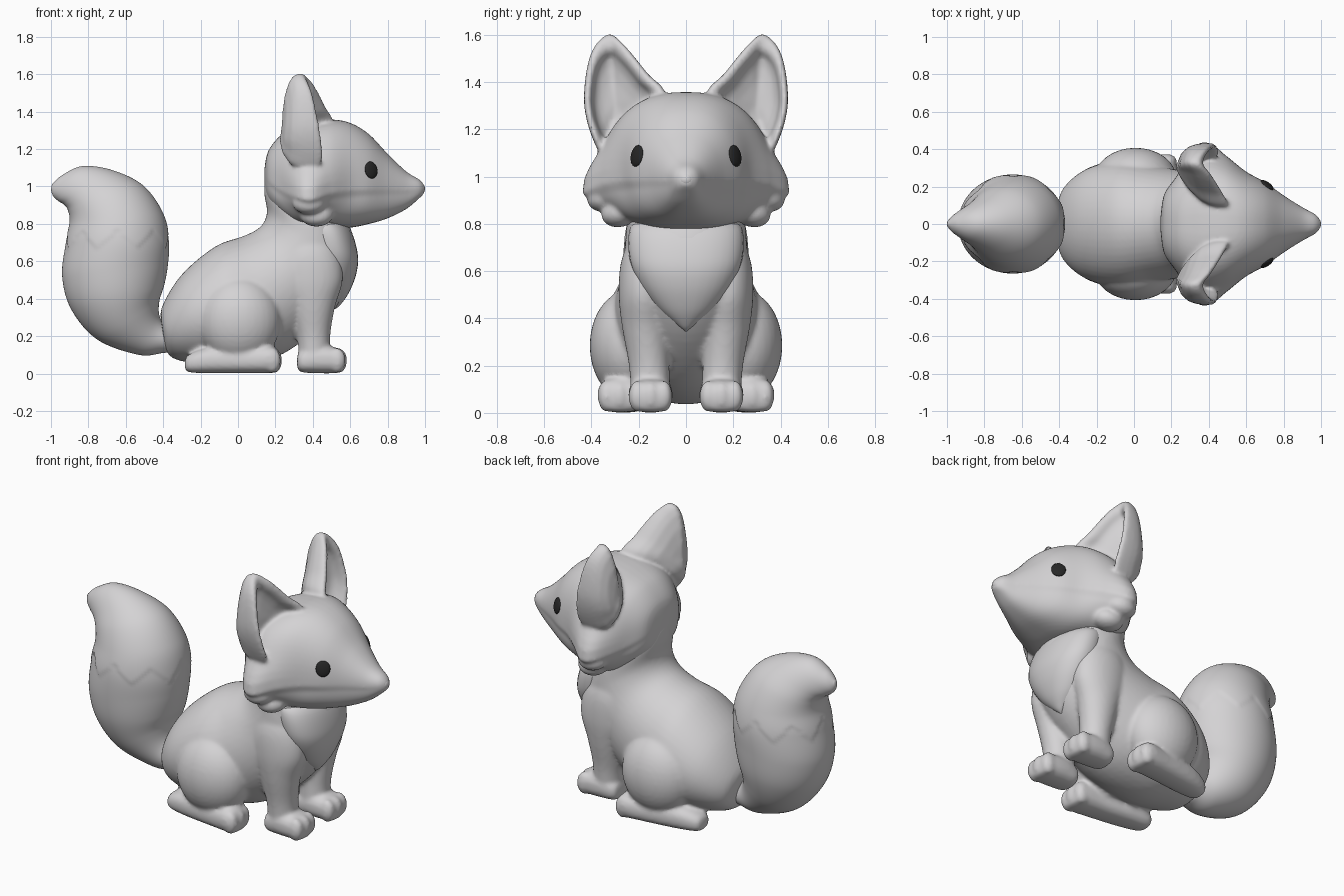
import bpy, bmesh, math
from mathutils import Vector, Matrix
from mathutils.bvhtree import BVHTree

if "Cube" in bpy.data.objects:
    bpy.data.objects.remove(bpy.data.objects["Cube"])


def material(name, rgb):
    m = bpy.data.materials.new(name)
    m.diffuse_color = (*rgb, 1)
    m.use_nodes = True
    m.node_tree.nodes["Principled BSDF"].inputs["Base Color"].default_value = m.diffuse_color
    return m


GREY = material("soft grey", (0.66, 0.65, 0.66))
BLACK = material("eye black", (0.02, 0.02, 0.02))


def finish(bm, name, mat=GREY):
    bmesh.ops.recalc_face_normals(bm, faces=bm.faces)
    for f in bm.faces:
        f.smooth = True
    me = bpy.data.meshes.new(name)
    bm.to_mesh(me)
    me.materials.append(mat)
    ob = bpy.data.objects.new(name, me)
    bpy.context.collection.objects.link(ob)
    return bm


def blend(name, prefixes, voxel, rounds):
    """Fuse all parts whose names start with the prefixes into one soft skin."""
    bm = bmesh.new()
    for ob in list(bpy.data.objects):
        if ob.name.startswith(prefixes):
            bm.from_mesh(ob.data)
            bpy.data.objects.remove(ob)
    me = bpy.data.meshes.new(name)
    bm.to_mesh(me)
    me.materials.append(GREY)
    ob = bpy.data.objects.new(name, me)
    bpy.context.collection.objects.link(ob)
    mod = ob.modifiers.new("fuse", 'REMESH')
    mod.mode, mod.voxel_size, mod.use_smooth_shade = 'VOXEL', voxel, True
    mod = ob.modifiers.new("soften", 'SMOOTH')
    mod.factor, mod.iterations = .5, rounds


def spline(keys, n, closed=False):
    """Catmull-Rom through tuples of any length."""
    keys = [Vector(k) for k in keys]
    m, out = len(keys), []
    for i in range(m if closed else m - 1):
        if closed:
            a, b, c, d = (keys[(i + j) % m] for j in (-1, 0, 1, 2))
        else:
            a, b, c, d = (keys[min(max(i + j, 0), m - 1)] for j in (-1, 0, 1, 2))
        for k in range(n):
            t = k / n
            out.append(b + 0.5 * t * ((c - a) + t * ((2 * a - 5 * b + 4 * c - d)
                       + t * (3 * b - a - 3 * c + d))))
    return out if closed else out + [keys[-1]]


def skin(rings):
    bm = bmesh.new()
    rows = [[bm.verts.new(p) for p in r] for r in rings]
    for a, b in zip(rows, rows[1:]):
        for i in range(len(a)):
            j = (i + 1) % len(a)
            bm.faces.new((a[i], a[j], b[j], b[i]))
    bm.faces.new(rows[0])
    bm.faces.new(rows[-1])
    return bm


def power(v, p):
    return math.copysign(abs(v) ** (2 / p), v)


def loft(name, keys, side=1, p=2.0, seg=32, n=6, tweak=None):
    """Sections: two side-view outline points (x1,z1)-(x2,z2), half width, y centre."""
    rings = []
    for x1, z1, x2, z2, w, y in spline(keys, n):
        ring = []
        for i in range(seg):
            a = math.tau * i / seg
            c, s = power(math.cos(a), p), power(math.sin(a), p)
            grow = 1 + (tweak((z1 + z2) / 2 + c * (z1 - z2) / 2, a) if tweak else 0)
            c, s = c * grow, s * grow
            ring.append(((x1 + x2) / 2 + c * (x1 - x2) / 2, side * (y + s * w),
                         (z1 + z2) / 2 + c * (z1 - z2) / 2))
        rings.append(ring)
    return finish(skin(rings), name)


def ball(name, loc, rad, rot=Matrix(), mat=GREY):
    bm = bmesh.new()
    bmesh.ops.create_uvsphere(bm, u_segments=32, v_segments=20, radius=1,
                              matrix=Matrix.Translation(loc) @ rot @ Matrix.Diagonal((*rad, 1)))
    return finish(bm, name, mat)


# Torso from rump up through the neck
loft("trunk", [(-.40, .20, -.41, .27, .03, 0), (-.36, .09, -.405, .36, .18, 0),
               (-.20, .05, -.30, .53, .295, 0), (0, .04, -.12, .68, .335, 0),
               (.25, .11, .03, .735, .305, 0), (.48, .30, .12, .785, .275, 0),
               (.61, .50, .155, .86, .26, 0), (.63, .63, .14, .97, .25, 0),
               (.60, .78, .16, 1.06, .23, 0), (.5, .9, .3, 1.06, .1, 0)], seg=48)

# Slightly proud chest fur
loft("chest_fur", [(.52, .84, .34, .84, .16, 0), (.60, .77, .34, .80, .235, 0),
                   (.640, .64, .36, .68, .24, 0), (.634, .54, .38, .56, .20, 0),
                   (.597, .44, .40, .46, .13, 0), (.55, .37, .44, .40, .05, 0),
                   (.52, .345, .47, .38, .01, 0)], p=2.2)


# Tail with a faint zigzag step around its tip
def zigzag(z, a):
    tri = abs((a / math.tau * 8) % 1 - .5) * 4 - 1
    return .014 if z > .72 + .05 * tri else 0


loft("tail", [(-.30, .12, -.30, .22, .05, 0), (-.40, .11, -.38, .25, .085, 0),
              (-.53, .10, -.42, .31, .12, 0), (-.75, .18, -.42, .39, .19, 0),
              (-.89, .34, -.395, .47, .24, 0), (-.94, .52, -.375, .58, .26, 0),
              (-.92, .70, -.37, .71, .263, 0), (-.897, .81, -.405, .86, .235, 0),
              (-.907, .875, -.51, 1.005, .19, 0), (-.93, .905, -.67, 1.085, .135, 0),
              (-.962, .925, -.83, 1.108, .085, 0), (-.988, .95, -.94, 1.06, .045, 0),
              (-1.0, .98, -.995, 1.01, .012, 0)], seg=112, n=11, tweak=zigzag)

# Head: sections along x (x, top, cheek height, bottom, half width, cheek flare)
rings = []
for x, zt, zm, zb, w, fl in spline([
        (.142, 1.10, 1.06, 1.02, .04, 0), (.162, 1.19, 1.03, .93, .16, 0),
        (.23, 1.275, .98, .85, .26, 0), (.32, 1.32, .94, .79, .35, .06),
        (.40, 1.345, .93, .785, .37, .065), (.50, 1.358, .965, .78, .335, .025),
        (.60, 1.34, .98, .78, .28, 0), (.70, 1.28, .985, .80, .225, 0),
        (.80, 1.175, .985, .83, .153, 0), (.90, 1.08, .98, .88, .09, 0),
        (.97, 1.037, .985, .938, .052, 0), (.998, 1.005, .985, .965, .018, 0)], 8):
    ring = []
    for i in range(64):
        a = math.tau * i / 64
        c, s = math.cos(a), math.sin(a)
        upper = s >= -.01
        p = 2.5 - .3 * min(max((x - .5) / .35, 0), 1) if upper else 2.7
        # the muzzle steps in a little under the mouth line
        wide = w * (1 if upper else .95) + fl * math.exp(-(s / .3) ** 2)
        h = (zt - zm) if s > 0 else (zm - zb)
        ring.append((x, power(c, p) * wide, zm + power(s, p) * h))
    rings.append(ring)
skull = finish(skin(rings), "skull")
tree = BVHTree.FromBMesh(skull)
ball("nose", (.966, 0, .988), (.034, .037, .034))

for side, tag in ((1, "left"), (-1, "right")):
    # Eyes laid on the head surface
    hit, nor, _, _ = tree.ray_cast(Vector((.712, side, 1.088)), Vector((0, -side, 0)))
    rot = nor.to_track_quat('Z', 'Y').to_matrix().to_4x4()
    ball("eye_" + tag, hit, (.040, .046, .014), rot, BLACK)

    # Cheek fur tufts
    for k, (x, y, z, r) in enumerate(((.38, .335, .915, .085), (.42, .275, .85, .085))):
        ball(f"cheek_tuft_{k}_{tag}", (x, side * y, z), (.09, r, .062),
             Matrix.Rotation(side * -.3, 4, 'X'))

    # Cupped ear: shared rim, hollow front and domed back, thinner to the tip
    rim = spline([(.355, .33, 1.603), (.39, .405, 1.515), (.43, .432, 1.32), (.45, .395, 1.16),
                  (.435, .335, 1.085), (.45, .22, 1.17), (.51, .09, 1.34), (.465, .165, 1.44),
                  (.405, .26, 1.555)], 6, closed=True)
    mid = Vector((.42, .30, 1.31))
    layers = [(.02, -.09), (.35, -.085), (.55, -.075), (.68, -.055), (.75, -.015), (.82, .004),
              (.92, .006), (.985, -.008), (1, -.035), (.99, -.075), (.95, -.115), (.84, -.155),
              (.6, -.19), (.3, -.203), (.02, -.207)]
    rings = []
    for s, dx in layers:
        ring = []
        for q in rim:
            v = mid.lerp(q, s)
            thin = 1 - .42 * min(max((v.z - 1.24) / .34, 0), 1)
            ring.append((v.x + dx * thin, side * v.y, v.z))
        rings.append(ring)
    finish(skin(rings), "ear_" + tag)

    # Front leg and paw
    loft("front_leg_" + tag, [(.47, .03, .34, .03, .07, .15), (.49, .10, .325, .10, .083, .15),
                              (.495, .22, .315, .20, .086, .157), (.52, .36, .275, .36, .1, .17),
                              (.56, .50, .22, .50, .108, .177), (.54, .64, .22, .64, .098, .177),
                              (.48, .74, .28, .74, .06, .17), (.42, .78, .36, .78, .01, .16)], side)
    loft("front_paw_" + tag, [(.315, .05, .315, .08, .02, .15), (.332, .010, .332, .12, .075, .15),
                              (.42, .002, .42, .15, .092, .15), (.52, .002, .52, .14, .09, .15),
                              (.562, .012, .562, .115, .072, .15), (.574, .05, .574, .08, .02, .15)],
         side, p=2.5)

    # Haunch and hind paw
    ball("haunch_" + tag, (.008, side * .238, .285), (.222, .17, .235))
    loft("hind_paw_" + tag, [(-.285, .035, -.285, .06, .02, .23), (-.265, .008, -.265, .10, .06, .23),
                             (-.15, .002, -.15, .14, .085, .245), (.05, .002, .05, .14, .09, .27),
                             (.17, .002, .17, .15, .094, .28), (.215, .012, .215, .12, .077, .28),
                             (.227, .05, .227, .08, .02, .28)], side, p=2.5)

    # Three soft toes on each paw
    for paw, x, y in (("front", .53, .15), ("hind", .183, .28)):
        for k, dy in enumerate((-.056, 0, .056)):
            ball(f"{paw}_toe_{k}_{tag}", (x + (.008 if k == 1 else 0), side * (y + dy), .070),
                 (.046, .037, .067))

# Fuse the soft masses as in a moulded figure
blend("body", ("trunk", "front_", "haunch", "hind_"), .012, 6)
blend("head", ("skull", "cheek_", "ear_"), .01, 6)
